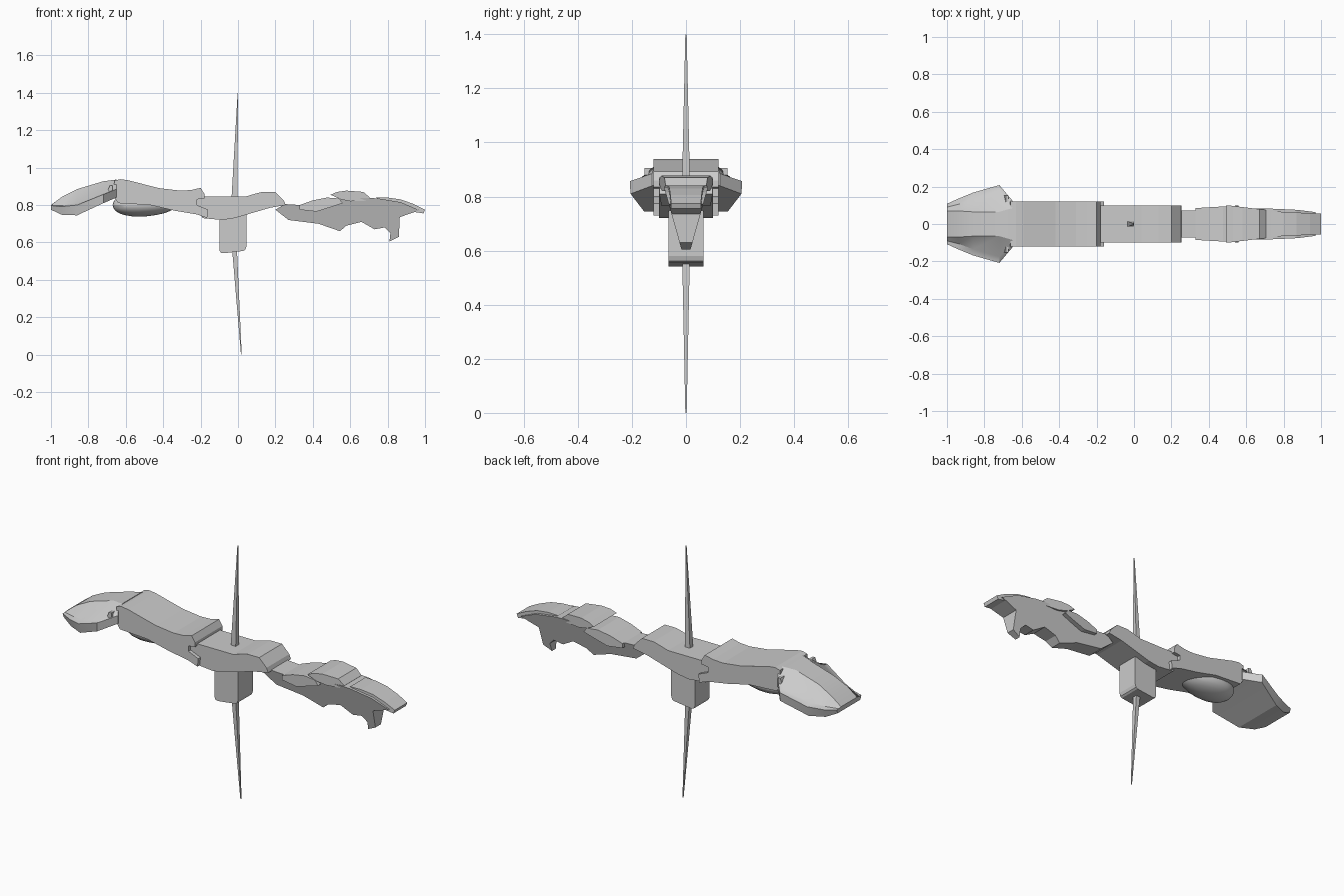
import bpy, bmesh


def finish(bm, name, smooth=True):
    bmesh.ops.recalc_face_normals(bm, faces=bm.faces[:])
    me = bpy.data.meshes.new(name)
    bm.to_mesh(me)
    bm.free()
    ob = bpy.data.objects.new(name, me)
    bpy.context.collection.objects.link(ob)
    if smooth:
        bpy.ops.object.select_all(action='DESELECT')
        bpy.context.view_layer.objects.active = ob
        ob.select_set(True)
        bpy.ops.object.shade_smooth_by_angle(angle=0.45)
    return ob


def prism(name, profile, width):
    """Side profile (x, z) extruded both ways; width is a number or f(x, z)."""
    f = width if callable(width) else (lambda x, z: width)
    bm = bmesh.new()
    a = [bm.verts.new((x, -f(x, z), z)) for x, z in profile]
    b = [bm.verts.new((x, f(x, z), z)) for x, z in profile]
    bm.faces.new(a)
    bm.faces.new(b[::-1])
    n = len(a)
    for i in range(n):
        j = (i + 1) % n
        bm.faces.new((a[i], b[i], b[j], a[j]))
    return finish(bm, name, False)


# Central body
prism("central_body", [
    (-.22, .80), (-.22, .835), (-.18, .845), (.04, .845), (.09, .86), (.13, .87),
    (.20, .87), (.245, .825), (.255, .80), (.17, .785), (.05, .75),
    (-.02, .73), (-.085, .72), (-.19, .73)], .10)

# Front arm with stepped collar
prism("front_arm", [
    (-.66, .93), (-.63, .938), (-.59, .933), (-.50, .91), (-.42, .89), (-.31, .877),
    (-.25, .88), (-.20, .892), (-.18, .86), (-.18, .835), (-.22, .83),
    (-.22, .80), (-.16, .775), (-.165, .73), (-.22, .75), (-.34, .77),
    (-.47, .80), (-.64, .81), (-.67, .855)], .12)

# Rounded pod under the front arm
bm = bmesh.new()
bmesh.ops.create_uvsphere(bm, u_segments=24, v_segments=12, radius=1)
for v in bm.verts:
    x, y, z = v.co
    v.co = (-.50 + .17 * x - .03 * (1 - x * x), .10 * y, .80 + .062 * z)
finish(bm, "lower_pod")

# Flared head: half sections (width, height) from top strip to bottom edge
sections = [
    (-1.0, [(.07, .80), (.09, .797), (.108, .797), (.10, .775)]),
    (-.94, [(.07, .845), (.105, .797), (.135, .792), (.12, .747)]),
    (-.86, [(.065, .885), (.135, .81), (.168, .80), (.155, .745)]),
    (-.72, [(.065, .927), (.175, .862), (.208, .857), (.205, .81)]),
    (-.65, [(.085, .936), (.12, .91), (.125, .885), (.125, .84)]),
]
bm = bmesh.new()
loops = []
for x, pts in sections:
    ring = [(w, z) for w, z in pts] + [(-w, z) for w, z in pts[::-1]]
    loops.append([bm.verts.new((x, y, z)) for y, z in ring])
for a, b in zip(loops, loops[1:]):
    for i in range(8):
        j = (i + 1) % 8
        bm.faces.new((a[i], a[j], b[j], b[i]))
bm.faces.new(loops[0])
bm.faces.new(loops[-1])
finish(bm, "flared_head")

# Hinge pins at the head joint
for side in (-1, 1):
    pin = prism("hinge_pin", [(-.695, .88), (-.685, .905), (-.67, .905),
                              (-.67, .88), (-.685, .87)], .018)
    pin.location.y = side * .135

# Block below the body
prism("lower_block", [(-.10, .735), (-.10, .56), (-.092, .545), (-.075, .542),
                      (.03, .555), (.04, .562), (.046, .58), (.046, .76)], .065)

# Upper and lower needle blades
prism("upper_blade", [(-.035, .83), (-.004, .83), (.001, 1.4), (-.002, 1.4)],
      lambda x, z: .015 - .0125 * (z - .83) / .57)
prism("lower_blade", [(-.032, .57), (-.006, .57), (.020, 0), (.016, 0)],
      lambda x, z: .0025 + .0115 * z / .57)

# Rear arm core, narrowing downward
prism("rear_arm_core", [
    (.20, .775), (.25, .805), (.33, .80), (.475, .825), (.60, .835),
    (.70, .838), (.75, .835), (.87, .815), (.97, .772), (.865, .735),
    (.86, .63), (.81, .605), (.815, .65), (.785, .68), (.73, .67),
    (.66, .71), (.58, .69), (.545, .66), (.43, .70), (.27, .72)],
    lambda x, z: .017 + .28 * (z - .605))

# Overlapping rear plates
prism("rear_plate_inner", [(.33, .80), (.40, .825), (.475, .84), (.54, .835),
                           (.56, .81), (.50, .79), (.42, .765), (.33, .775)],
      lambda x, z: .085 + .06 * (x - .33))
prism("rear_plate_middle", [(.495, .855), (.53, .87), (.58, .877), (.67, .87),
                            (.705, .84), (.69, .822), (.60, .82), (.55, .83)],
      lambda x, z: .10 - .12 * (x - .5))
prism("rear_plate_outer", [(.735, .84), (.80, .84), (.87, .83), (.94, .805),
                           (1.0, .775), (.992, .755), (.93, .765), (.85, .79)],
      lambda x, z: .068 - .05 * (x - .735))
